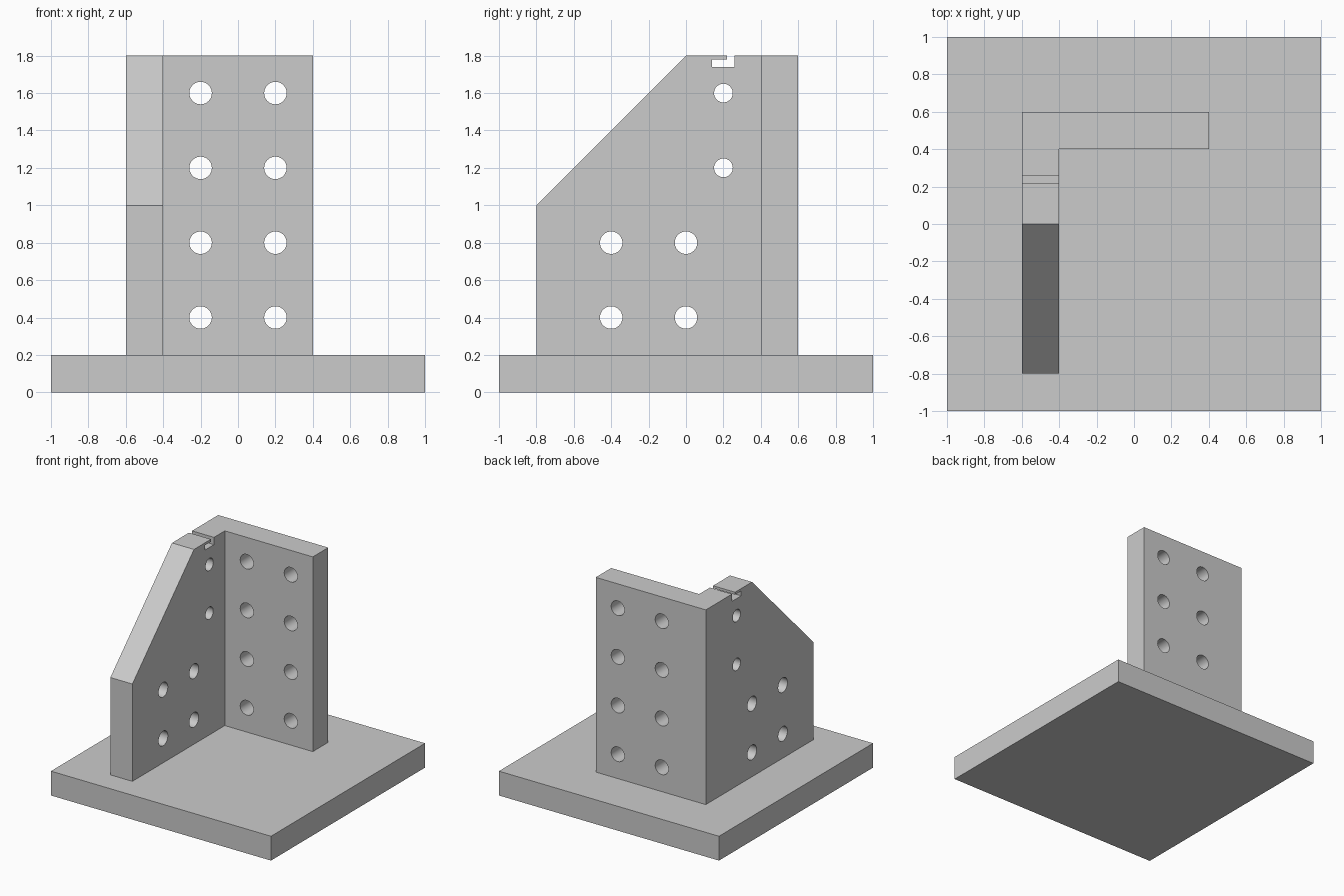
import bpy, bmesh, math
from mathutils import Vector

if "Cube" in bpy.data.objects:
    bpy.data.objects.remove(bpy.data.objects["Cube"], do_unlink=True)

grey = bpy.data.materials.new("light_grey")
grey.use_nodes = True
colour = (0.6, 0.6, 0.6, 1)
grey.diffuse_color = colour
grey.node_tree.nodes["Principled BSDF"].inputs["Base Color"].default_value = colour


def add_prism(bm, points, depth):
    """Closed prism: a flat outline pushed along the depth vector."""
    face = bm.faces.new([bm.verts.new(p) for p in points])
    result = bmesh.ops.extrude_face_region(bm, geom=[face])
    moved = [v for v in result["geom"] if isinstance(v, bmesh.types.BMVert)]
    bmesh.ops.translate(bm, verts=moved, vec=depth)


def ring(centre, u, v, radius, sides=48):
    angles = [math.tau * i / sides for i in range(sides)]
    return [centre + radius * (u * math.cos(a) + v * math.sin(a)) for a in angles]


def make_object(name, bm):
    bmesh.ops.recalc_face_normals(bm, faces=bm.faces[:])
    mesh = bpy.data.meshes.new(name)
    bm.to_mesh(mesh)
    bm.free()
    mesh.materials.append(grey)
    obj = bpy.data.objects.new(name, mesh)
    bpy.context.collection.objects.link(obj)
    return obj


X, Y, Z = Vector((1, 0, 0)), Vector((0, 1, 0)), Vector((0, 0, 1))

# Base plate
bm = bmesh.new()
add_prism(bm, [(-1, -1, 0), (1, -1, 0), (1, 1, 0), (-1, 1, 0)], Z * 0.2)
make_object("base_plate", bm)

# Upright angle bracket: L-shaped footprint
footprint = [(-0.6, -0.8), (-0.4, -0.8), (-0.4, 0.4), (0.4, 0.4), (0.4, 0.6), (-0.6, 0.6)]
bm = bmesh.new()
add_prism(bm, [(x, y, 0.2) for x, y in footprint], Z * 1.6)
bracket = make_object("angle_bracket", bm)

# Cutter: sloped corner, undercut slot and all bolt holes
bm = bmesh.new()
slope = [(0.1, 1.9), (-0.9, 0.9), (-0.9, 1.9)]
slot = [(0.14, 1.74), (0.26, 1.74), (0.26, 1.9), (0.22, 1.9), (0.22, 1.78), (0.14, 1.78)]
for profile in (slope, slot):
    add_prism(bm, [(-0.7, y, z) for y, z in profile], X * 0.4)
for x in (-0.2, 0.2):
    for z in (0.4, 0.8, 1.2, 1.6):
        add_prism(bm, ring(Vector((x, 0.3, z)), X, Z, 0.06), Y * 0.4)
side_holes = [(y, z, 0.06) for y in (-0.4, 0) for z in (0.4, 0.8)]
side_holes += [(0.2, z, 0.05) for z in (1.2, 1.6)]
for y, z, radius in side_holes:
    add_prism(bm, ring(Vector((-0.7, y, z)), Y, Z, radius), X * 0.4)
cutter = make_object("bracket_cutter", bm)
cutter.hide_render = True

# Cut the bracket, then drop the cutter
cut = bracket.modifiers.new("cut", "BOOLEAN")
cut.operation = "DIFFERENCE"
cut.solver = "EXACT"
cut.object = cutter
bpy.ops.object.select_all(action="DESELECT")
bracket.select_set(True)
bpy.context.view_layer.objects.active = bracket
bpy.ops.object.modifier_apply(modifier=cut.name)
bpy.data.objects.remove(cutter, do_unlink=True)
bpy.ops.object.shade_smooth_by_angle(angle=math.radians(30))
